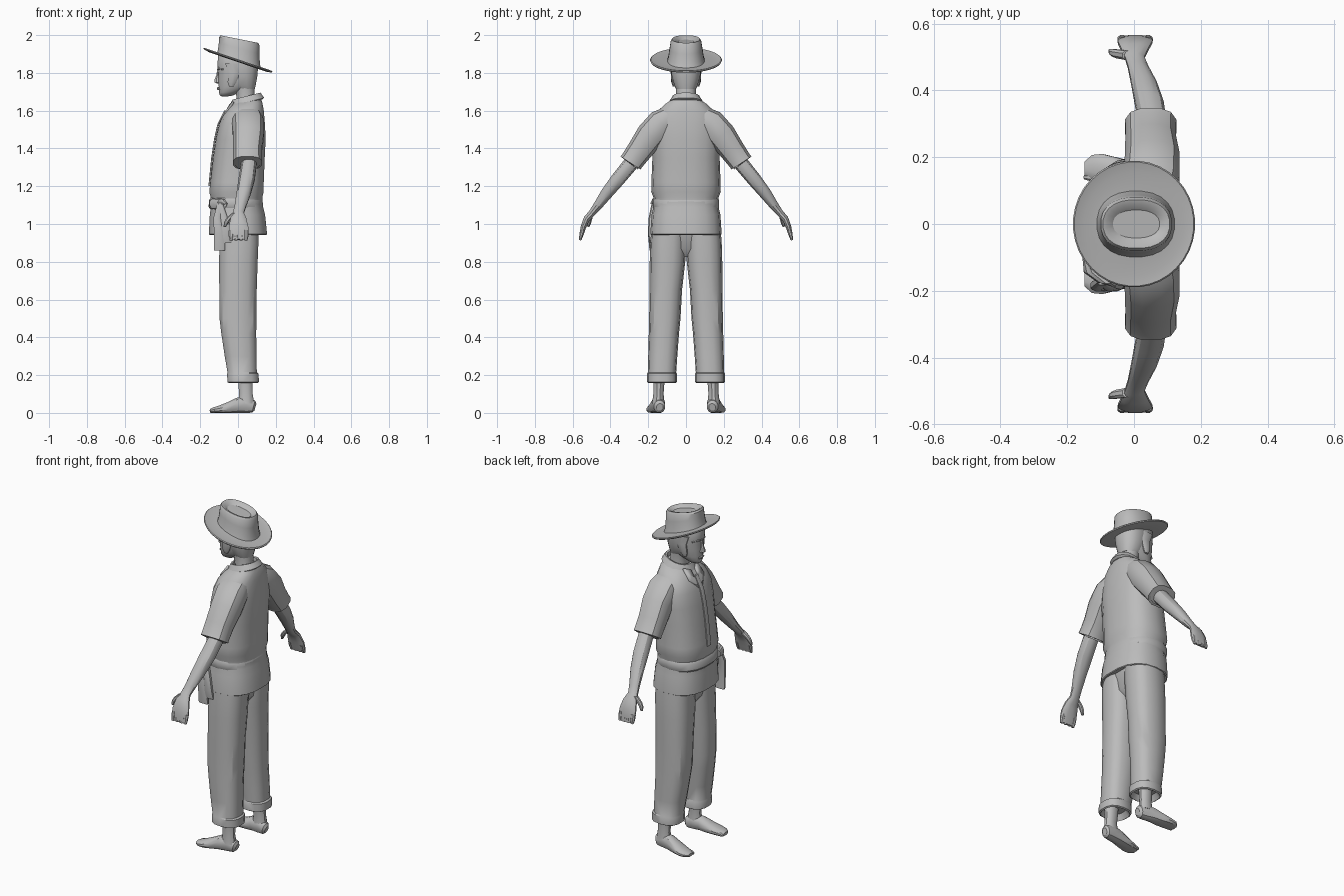
import bpy, bmesh, math
from mathutils import Vector

grey = bpy.data.materials.new("plain_grey")
grey.diffuse_color = (0.5, 0.5, 0.5, 1)
X, Y = Vector((1, 0, 0)), Vector((0, 1, 0))


def finish(name, bm, mirror=False, angle=32):
    bmesh.ops.recalc_face_normals(bm, faces=bm.faces)
    me = bpy.data.meshes.new(name)
    bm.to_mesh(me)
    bm.free()
    me.materials.append(grey)
    ob = bpy.data.objects.new(name, me)
    bpy.context.collection.objects.link(ob)
    bpy.ops.object.select_all(action='DESELECT')
    ob.select_set(True)
    bpy.context.view_layer.objects.active = ob
    bpy.ops.object.shade_smooth_by_angle(angle=math.radians(angle))
    if mirror:
        m = ob.modifiers.new("mirror", 'MIRROR')
        m.use_axis = (False, True, False)
        m.use_mirror_merge = False
    return ob


def skin(name, loops, **kw):
    """Bridge loops of points into a capped tube."""
    bm = bmesh.new()
    vs = [[bm.verts.new(p) for p in l] for l in loops]
    n = len(vs[0])
    for a, b in zip(vs, vs[1:]):
        for i in range(n):
            j = (i + 1) % n
            bm.faces.new((a[i], a[j], b[j], b[i]))
    bm.faces.new(vs[0])
    bm.faces.new(vs[-1])
    return finish(name, bm, **kw)


def circle(n, p):
    f = lambda c: math.copysign(abs(c) ** (2 / p), c)
    return [(f(math.cos(t)), f(math.sin(t))) for t in
            (2 * math.pi * (i + 0.5) / n for i in range(n))]


def stack(name, rings, n=16, p=2.2, y=False, **kw):
    """Level rings: x, y, z, x radius, y radius, optional tilt along x."""
    loops = []
    for cx, cy, cz, rx, ry, *tilt in rings:
        k = tilt[0] if tilt else 0
        loops.append([(cx + rx * a, cy + ry * b, cz + k * rx * a) for a, b in circle(n, p)])
    return skin(name, loops, **kw)


def sweep(name, rings, u=X, n=12, p=2.2, floor=-9, **kw):
    """Rings square to a path: x, y, z, radius along u, radius across."""
    c = [Vector(r[:3]) for r in rings]
    loops = []
    for i, r in enumerate(rings):
        t = c[min(i + 1, len(c) - 1)] - c[max(i - 1, 0)]
        v = t.cross(u).normalized()
        pts = [c[i] + u * (r[3] * a) + v * (r[4] * b) for a, b in circle(n, p)]
        loops.append([(q.x, q.y, max(q.z, floor)) for q in pts])
    return skin(name, loops, **kw)


# Shirt body, hem to neckline
stack("shirt", [(0, 0, .97, .13, .165), (0, 0, .942, .15, .183), (0, 0, .946, .156, .189),
                (-.003, 0, 1.05, .148, .182), (-.005, 0, 1.09, .14, .172),
                (-.008, 0, 1.14, .138, .172), (-.008, 0, 1.17, .146, .184),
                (-.005, 0, 1.22, .143, .183), (.005, 0, 1.35, .138, .178),
                (.015, 0, 1.45, .133, .183), (.022, 0, 1.53, .122, .18),
                (.03, 0, 1.59, .108, .158, .08), (.04, 0, 1.63, .09, .115, .15),
                (.045, 0, 1.657, .072, .07, .2)], n=18, p=2.5)
sweep("sleeve", [(.05, .08, 1.57, .075, .06), (.052, .13, 1.535, .087, .078),
                 (.055, .19, 1.468, .084, .078), (.05, .245, 1.39, .078, .069),
                 (.05, .285, 1.335, .078, .064), (.05, .293, 1.323, .079, .066),
                 (.05, .294, 1.321, .066, .053), (.05, .275, 1.345, .05, .045)],
      p=2.6, mirror=True)

# Collar band and front lapels
stack("collar", [(.045, 0, 1.645, .06, .055, .25), (.045, 0, 1.675, .066, .06, .25),
                 (.045, 0, 1.677, .076, .07, .25), (.046, 0, 1.645, .094, .09, .25),
                 (.046, 0, 1.638, .085, .083, .25)])
bm = bmesh.new()
bm.faces.new([bm.verts.new(p) for p in
              [(-.03, .06, 1.65), (-.072, .068, 1.59), (-.102, .012, 1.53), (-.048, .018, 1.63)]])
lapel = finish("lapel", bm, mirror=True)
lapel.modifiers.new("thickness", 'SOLIDIFY').thickness = .012
sweep("placket", [(-.068, 0, 1.6, .005, .014), (-.104, 0, 1.53, .005, .016),
                  (-.122, 0, 1.45, .005, .016), (-.137, 0, 1.35, .005, .016),
                  (-.152, 0, 1.2, .005, .016)], n=8, p=4)

# Sash around the waist with a knot and hanging ends
stack("sash", [(-.012, 0, 1.08, .138, .17), (-.012, 0, 1.09, .145, .176),
               (-.012, 0, 1.125, .144, .176), (-.012, 0, 1.137, .136, .17)], n=18, p=2.5)
sweep("sash_knot", [(-.145, -.1, 1.11, .01, .02), (-.125, -.145, 1.108, .026, .03),
                    (-.085, -.175, 1.106, .024, .028), (-.06, -.175, 1.105, .008, .015)], n=10)
for k, (dx, low) in enumerate([(-.022, .86), (.014, .9)]):
    stack(f"sash_end_{k + 1}", [(-.095, -.168, 1.11, .015, .015), (-.088 + dx, -.185, 1.03, .022, .014),
                                (-.078 + dx, -.19, .95, .028, .012), (-.075 + dx, -.185, low, .031, .009)],
          n=8, p=3)

# Trousers
stack("trouser_seat", [(0, 0, .825, .05, .02), (0, 0, .87, .085, .1), (0, 0, .99, .103, .175)], p=2.6)
stack("trouser_leg", [(.005, .09, .99, .105, .092), (.005, .095, .9, .105, .094),
                      (.002, .098, .8, .104, .094), (0, .107, .65, .101, .086),
                      (0, .112, .5, .1, .083), (.004, .117, .42, .094, .08),
                      (.014, .123, .3, .086, .077), (.022, .127, .214, .079, .075),
                      (.026, .127, .208, .085, .079), (.027, .127, .163, .085, .079),
                      (.027, .127, .158, .077, .071), (.03, .128, .19, .06, .055)],
      n=14, p=2.6, mirror=True)

# Bare feet, turned slightly out
stack("ankle", [(.04, .142, .24, .042, .036), (.04, .144, .15, .039, .03),
                (.042, .146, .1, .037, .028), (.043, .146, .05, .044, .034)], n=12, mirror=True)
sweep("foot", [(.092, .138, .03, .018, .02), (.082, .14, .033, .03, .034),
               (.045, .144, .042, .034, .046), (.0, .15, .04, .037, .042),
               (-.05, .157, .027, .043, .031), (-.095, .165, .018, .046, .022),
               (-.125, .168, .014, .04, .017), (-.147, .166, .01, .022, .011)],
      u=Y, floor=.0, mirror=True)
for i in range(5):
    x, y, r = -.137 + .008 * i, .14 + .014 * i, .011 - .001 * i
    sweep(f"toe_{i + 1}", [(x + .03, y - .004, .014, r, .012), (x, y, .012, r, .011),
                           (x - .012, y, .009, r * .6, .007)], u=Y, n=8, floor=0, mirror=True)

# Forearm flowing into a flat hand, plus thumb
sweep("arm", [(.055, .25, 1.375, .042, .04), (.057, .3, 1.31, .042, .041),
              (.046, .36, 1.237, .044, .039), (.03, .42, 1.162, .039, .033),
              (.012, .47, 1.093, .031, .024), (.002, .498, 1.058, .03, .019),
              (.002, .525, 1.028, .043, .018), (.003, .543, .985, .053, .015),
              (.004, .552, .95, .054, .012), (.004, .559, .918, .05, .007)],
      mirror=True)
sweep("thumb", [(-.02, .505, 1.055, .016, .015), (-.047, .509, 1.03, .016, .014),
                (-.062, .513, 1.008, .013, .012), (-.07, .518, .985, .007, .007)], n=8, mirror=True)
for i in range(4):
    x = -.036 + .026 * i
    sweep(f"finger_{i + 1}", [(x, .548, .965, .014, .013), (x, .556, .935, .014, .01),
                              (x, .561, .914, .009, .006)], n=8, mirror=True)

# Neck and head
stack("neck", [(.045, 0, 1.59, .06, .06), (.042, 0, 1.66, .049, .052),
               (.035, 0, 1.72, .052, .054), (.02, 0, 1.78, .06, .06)], n=14)
stack("head", [(-.07, 0, 1.676, .018, .016), (-.062, 0, 1.682, .036, .03, -.05),
               (-.04, 0, 1.7, .061, .046, .1), (-.015, 0, 1.727, .088, .06, .05),
               (-.007, 0, 1.765, .099, .069), (-.003, 0, 1.8, .103, .074),
               (-.003, 0, 1.83, .107, .076), (0, 0, 1.87, .108, .078, -.3),
               (0, 0, 1.91, .085, .065, -.3)], p=2.3)
stack("nose", [(-.1, 0, 1.743, .01, .01), (-.108, 0, 1.75, .018, .018),
               (-.108, 0, 1.765, .017, .014), (-.104, 0, 1.79, .011, .009),
               (-.102, 0, 1.825, .008, .009)], n=8, p=2)
sweep("lips", [(-.1, -.022, 1.715, .006, .004), (-.105, 0, 1.717, .007, .009),
               (-.1, .022, 1.715, .006, .004)], n=8)
sweep("brow", [(-.104, .008, 1.822, .006, .006), (-.1, .03, 1.825, .008, .007),
               (-.078, .056, 1.818, .006, .004)], n=8, mirror=True)

# Hair at the back with sideburns
stack("hair", [(.04, 0, 1.715, .05, .052), (.03, 0, 1.735, .065, .063),
               (.026, 0, 1.78, .077, .076), (.024, 0, 1.83, .084, .081),
               (.022, 0, 1.87, .085, .081, -.3)], p=2.3)
stack("sideburn", [(-.035, .062, 1.727, .012, .008), (-.032, .066, 1.75, .024, .012),
                   (-.02, .07, 1.8, .032, .011), (-.03, .072, 1.85, .04, .008)], n=10, mirror=True)

# Hat: tilted brim and dented crown
T = -.34
stack("hat_brim", [(0, 0, 1.858, .11, .1, T), (0, 0, 1.857, .15, .155, T),
                   (0, 0, 1.862, .18, .187, T), (0, 0, 1.868, .183, .19, T),
                   (0, 0, 1.872, .179, .186, T), (0, 0, 1.866, .15, .155, T),
                   (0, 0, 1.869, .11, .1, T)], n=36, p=2)
stack("hat_crown", [(.005, 0, 1.86, .118, .101, T), (.005, 0, 1.885, .112, .094, T),
                    (.006, 0, 1.93, .108, .087, -.28), (.007, 0, 1.968, .107, .081, -.21),
                    (.007, 0, 1.979, .1, .073, -.2), (.007, 0, 1.976, .088, .06, -.2),
                    (.007, 0, 1.962, .07, .042, -.2)], n=24, p=2.3)
